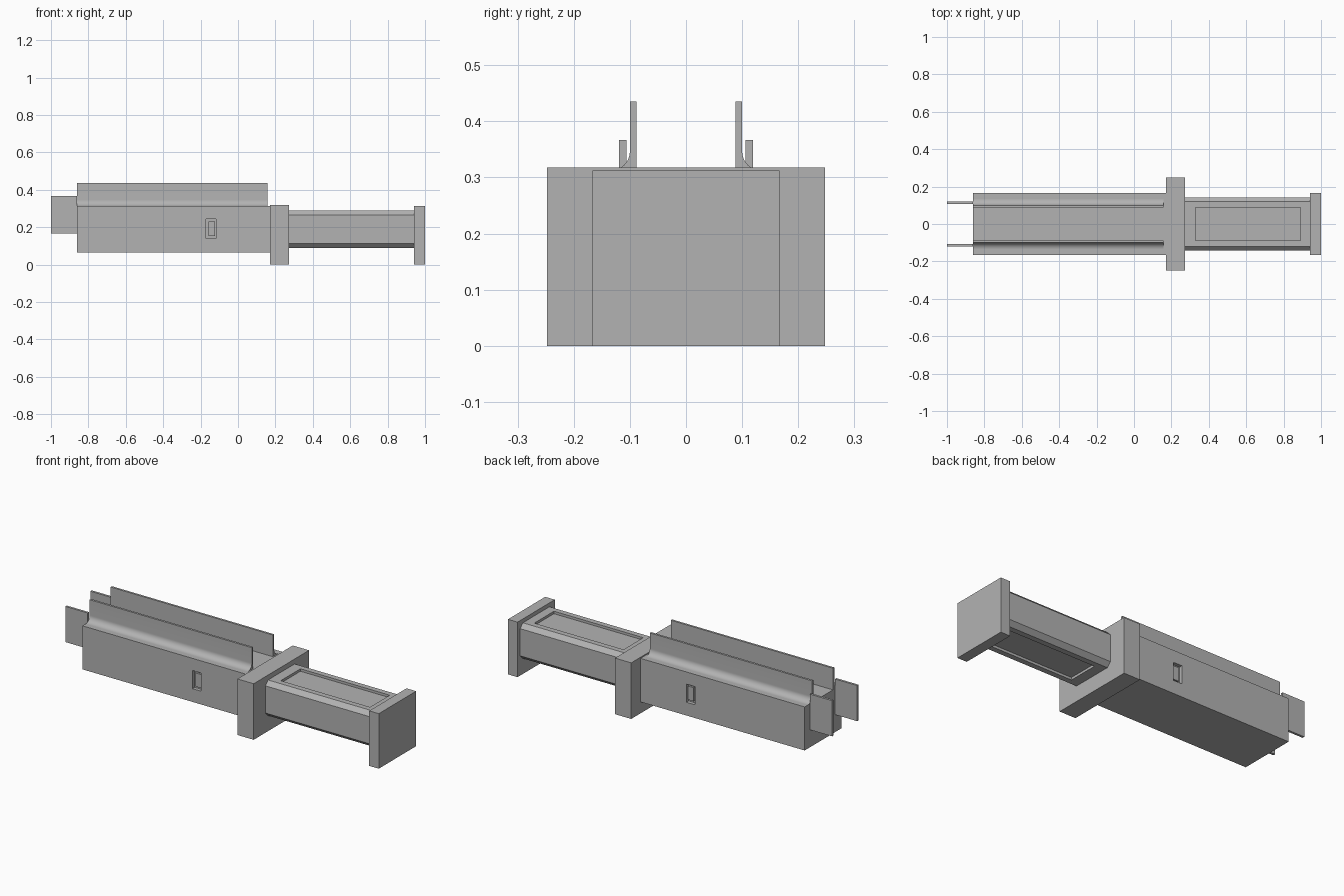
import bpy, bmesh, math

cube = bpy.data.objects.get("Cube")
if cube:
    bpy.data.objects.remove(cube, do_unlink=True)

grey = bpy.data.materials.new("plain grey")
grey.use_nodes = True
colour = (0.45, 0.45, 0.45, 1)
grey.diffuse_color = colour
grey.node_tree.nodes["Principled BSDF"].inputs["Base Color"].default_value = colour


def prism(name, profile, x0, x1):
    """Extrude a (y, z) outline along x."""
    bm = bmesh.new()
    face = bm.faces.new([bm.verts.new((x0, y, z)) for y, z in profile])
    side = bmesh.ops.extrude_face_region(bm, geom=[face])
    moved = [v for v in side["geom"] if isinstance(v, bmesh.types.BMVert)]
    bmesh.ops.translate(bm, vec=(x1 - x0, 0, 0), verts=moved)
    bmesh.ops.recalc_face_normals(bm, faces=bm.faces)
    mesh = bpy.data.meshes.new(name)
    bm.to_mesh(mesh)
    bm.free()
    mesh.materials.append(grey)
    obj = bpy.data.objects.new(name, mesh)
    bpy.context.collection.objects.link(obj)
    return obj


def box(name, x, y, z):
    outline = [(y[0], z[0]), (y[1], z[0]), (y[1], z[1]), (y[0], z[1])]
    return prism(name, outline, x[0], x[1])


def activate(obj):
    bpy.ops.object.select_all(action="DESELECT")
    obj.select_set(True)
    bpy.context.view_layer.objects.active = obj


def cut(target, x, y, z):
    cutter = box("cutter", x, y, z)
    cutter.hide_render = True
    mod = target.modifiers.new("pocket", "BOOLEAN")
    mod.operation = "DIFFERENCE"
    mod.solver = "EXACT"
    mod.object = cutter
    activate(target)
    bpy.ops.object.modifier_apply(modifier=mod.name)
    bpy.data.objects.remove(cutter, do_unlink=True)


# Main housing, collar and end plate
TOP = 0.312
BACK = -0.86
housing = box("housing", (BACK, 0.17), (-0.165, 0.165), (0.065, TOP))
box("collar", (0.17, 0.272), (-0.248, 0.248), (0, 0.318))
box("end_plate", (0.94, 1.0), (-0.167, 0.167), (0, TOP))

# Grip with chamfered edges and shallow panels above and below
W, LOW, HIGH, C = 0.143, 0.088, 0.29, 0.024
half = [(W - C, LOW), (W, LOW + C), (W, HIGH - C), (W - C, HIGH)]
grip = prism("grip", half + [(-y, z) for y, z in reversed(half)], 0.272, 0.94)
for z in ((HIGH - 0.014, HIGH + 0.05), (LOW - 0.05, LOW + 0.014)):
    cut(grip, (0.33, 0.89), (-0.088, 0.088), z)

R = 0.035
for side, label in ((1, "back"), (-1, "front")):
    # Upright rail with a rounded foot on its outer face
    rail = [(0.088, TOP), (0.088, 0.435), (0.1, 0.435)]
    for i in range(13):
        a = math.pi / 2 * i / 12
        rail.append((0.1 + R - R * math.cos(a), TOP + R - R * math.sin(a)))
    obj = prism(label + "_rail", [(side * y, z) for y, z in rail], BACK, 0.157)
    activate(obj)
    bpy.ops.object.shade_smooth_by_angle(angle=math.radians(30))

    # Thin blade out of the rear end
    ys = sorted((side * 0.106, side * 0.119))
    box(label + "_blade", (-1.0, BACK), ys, (0.165, 0.367))

    # Side slot with a latch inside
    cut(housing, (-0.171, -0.118), sorted((side * 0.145, side * 0.2)), (0.14, 0.243))
    box(label + "_latch", (-0.158, -0.122), sorted((side * 0.14, side * 0.157)),
        (0.153, 0.23))
